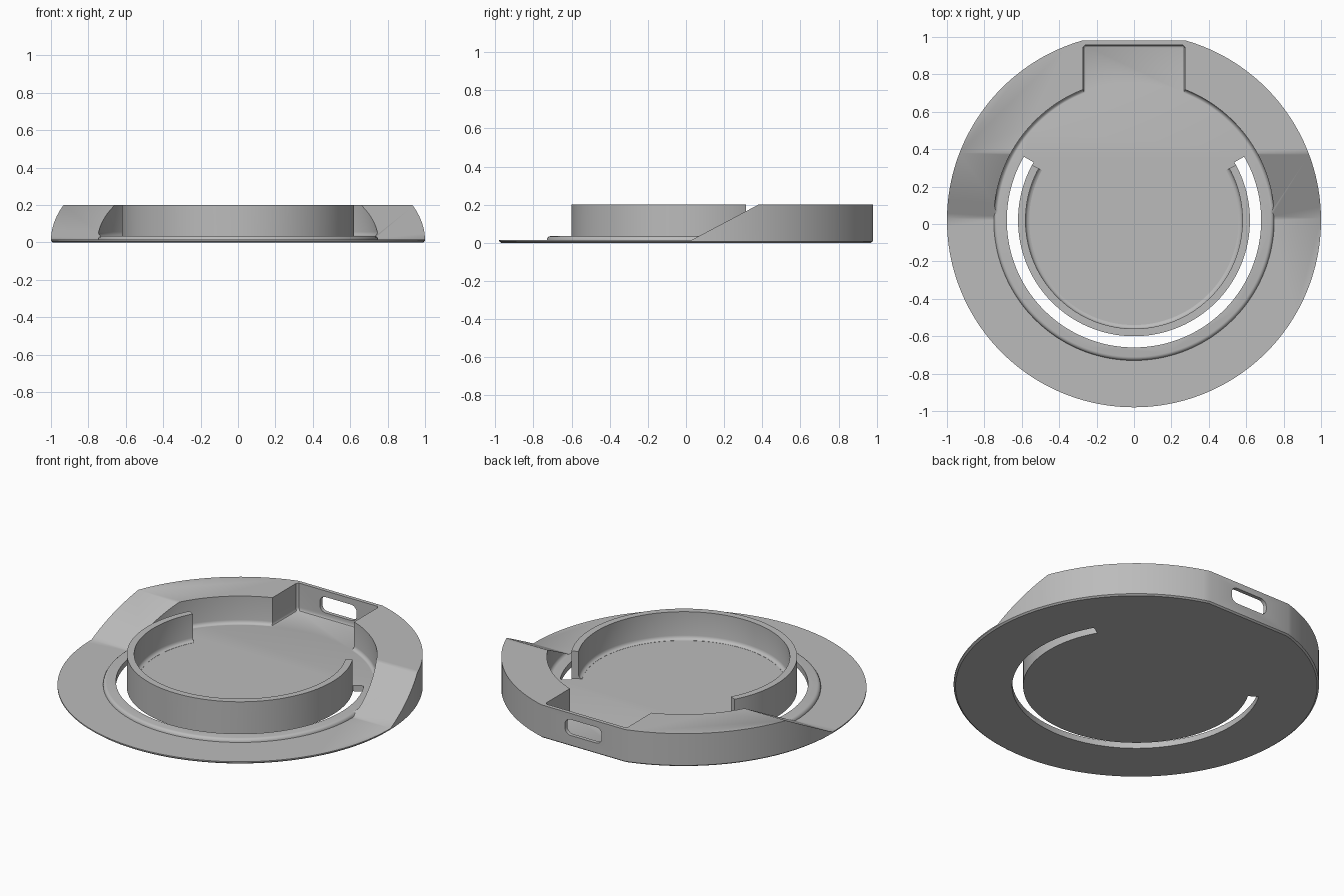
import bpy, bmesh, math

if "Cube" in bpy.data.objects:
    bpy.data.objects.remove(bpy.data.objects["Cube"])

CY = 0.02          # centre of all the round features
FLOOR = 0.035      # floor height
TOP = 0.2          # rim and wall height


def loft(name, rings):
    """Solid skinned through rings of equal point count, capped at both ends."""
    bm = bmesh.new()
    vs = [[bm.verts.new(p) for p in ring] for ring in rings]
    n = len(rings[0])
    for a, b in zip(vs, vs[1:]):
        for i in range(n):
            j = (i + 1) % n
            bm.faces.new((a[i], a[j], b[j], b[i]))
    bm.faces.new(vs[0][::-1])
    bm.faces.new(vs[-1])
    bmesh.ops.recalc_face_normals(bm, faces=bm.faces)
    me = bpy.data.meshes.new(name)
    bm.to_mesh(me)
    bm.free()
    ob = bpy.data.objects.new(name, me)
    bpy.context.collection.objects.link(ob)
    return ob


def arc(r, a0, a1, n):
    """Points along a circular arc, angles in degrees."""
    out = []
    for i in range(n + 1):
        a = math.radians(a0 + (a1 - a0) * i / n)
        out.append((r * math.cos(a), CY + r * math.sin(a)))
    return out


def at(points, z):
    return [(x, y, z) for x, y in points]


def disc(r):
    return arc(r, 0, 360, 160)[:-1]


def flat_backed(r, back):
    """Circle cut off by a straight back edge."""
    a = math.degrees(math.asin((back - CY) / r))
    return arc(r, 180 - a, 360 + a, 160)


def keyhole(d):
    """Round pocket with a rectangular notch at the back, inset by d."""
    r, w, back = 0.75 - d, 0.273 - d * 0.4, 0.957 - d * 0.4
    a = math.degrees(math.acos(w / r))
    c = 0.012
    return arc(r, 180 - a, 360 + a, 140) + [
        (w, back - c), (w - c, back), (-w + c, back), (-w, back - c)]


def sweep(name, profile, a0, a1, n=110):
    """Sweep an (r, z) profile around the centre."""
    rings = []
    for i in range(n + 1):
        a = math.radians(a0 + (a1 - a0) * i / n)
        rings.append([(r * math.cos(a), CY + r * math.sin(a), z) for r, z in profile])
    return loft(name, rings)


def combine(ob, tool, op):
    m = ob.modifiers.new(op, 'BOOLEAN')
    m.operation, m.solver, m.object = op, 'EXACT', tool
    bpy.context.view_layer.objects.active = ob
    bpy.ops.object.modifier_apply(modifier=m.name)
    bpy.data.objects.remove(tool, do_unlink=True)


# Outer body, full height, with a small lower edge bevel
holder = loft("ring_holder_body", [
    at(flat_backed(0.99, 0.97), 0), at(flat_backed(1.0, 0.98), 0.008),
    at(flat_backed(1.0, 0.98), TOP)])

# Cut the front down to a thin plate, with sloping ends on the raised back
slope = [(-1.3, 0.015), (0.03, 0.015), (0.569, 0.3), (-1.3, 0.3)]
combine(holder, loft("slope_cutter", [[(x, y, z) for y, z in slope] for x in (-1.3, 1.3)]),
        'DIFFERENCE')

# Keyhole pocket in the raised back, filleted at the floor
R = 0.022
rings = []
for k in range(5):
    t = math.radians(90 * k / 4)
    rings.append(at(keyhole(R * (1 - math.sin(t))), FLOOR - 0.001 + R * (1 - math.cos(t))))
combine(holder, loft("pocket_cutter", rings + [at(keyhole(0), 0.3)]), 'DIFFERENCE')

# Slightly raised floor with a rounded edge
rings = [at(disc(0.75), 0.005)]
for k in range(5):
    t = math.radians(90 * k / 4)
    rings.append(at(disc(0.73 + 0.02 * math.cos(t)), 0.014 + (FLOOR - 0.014) * math.sin(t)))
combine(holder, loft("floor", rings), 'UNION')

# Curved upright wall with an inner foot fillet
foot = [(0.58 - 0.02 * (1 - math.cos(math.radians(t))),
         0.057 - 0.021 * math.sin(math.radians(t))) for t in (90, 60, 30, 0)]
wall = [(0.64, 0.02), (0.56, 0.02)] + foot + [(0.58, TOP), (0.64, TOP)]
combine(holder, sweep("curved_wall", wall, 151.5, 388.5), 'UNION')

# Curved slot right through the plate, which also trims the wall's outside
slot = [(0.62, -0.1), (0.68, -0.1), (0.68, 0.3), (0.62, 0.3)]
combine(holder, sweep("slot_cutter", slot, 150, 390), 'DIFFERENCE')

# Rounded strap opening in the thin back panel
hole = []
for cx, cz, a0 in ((0.085, 0.125, 0), (-0.085, 0.125, 90),
                   (-0.085, 0.105, 180), (0.085, 0.105, 270)):
    for k in range(9):
        t = math.radians(a0 + 90 * k / 8)
        hole.append((cx + 0.038 * math.cos(t), cz + 0.038 * math.sin(t)))
combine(holder, loft("strap_cutter", [[(x, y, z) for x, z in hole] for y in (0.9, 1.1)]),
        'DIFFERENCE')

# Single plain grey
grey = bpy.data.materials.new("plain_grey")
grey.diffuse_color = (0.5, 0.5, 0.5, 1)
grey.use_nodes = True
grey.node_tree.nodes["Principled BSDF"].inputs["Base Color"].default_value = grey.diffuse_color
holder.data.materials.clear()
holder.data.materials.append(grey)
for p in holder.data.polygons:
    p.material_index = 0
bpy.ops.object.select_all(action='DESELECT')
holder.select_set(True)
bpy.context.view_layer.objects.active = holder
bpy.ops.object.shade_smooth_by_angle(angle=math.radians(32))
